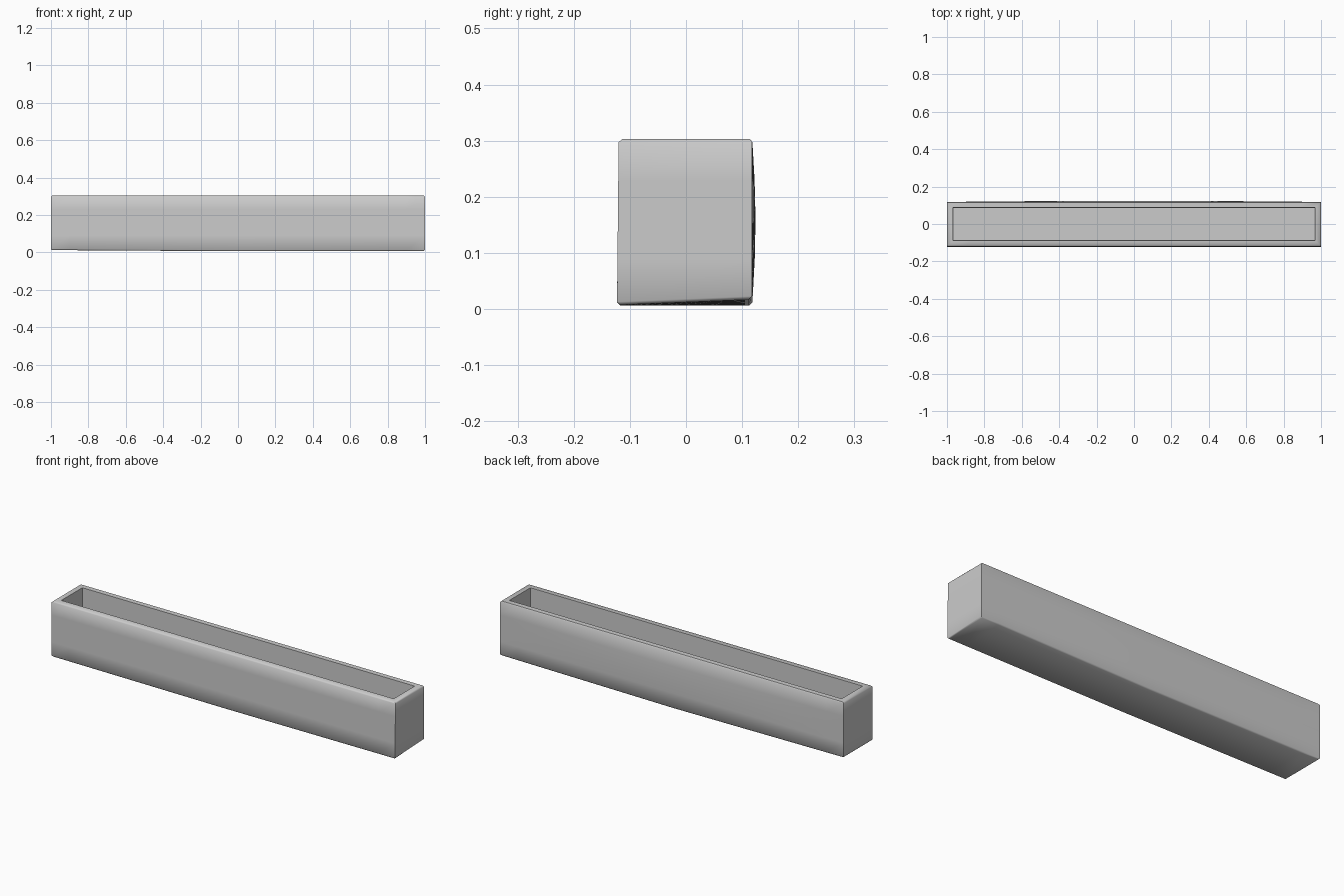
import bpy, bmesh, math

if "Cube" in bpy.data.objects:
    bpy.data.objects.remove(bpy.data.objects["Cube"])

# Half outer size, wall thickness and heights of the trough
HX, HY, TOP, BASE, WALL, FLOOR = 1.0, 0.12, 0.303, 0.01, 0.033, 0.04
N = 20


def ring(bm, hx, hy, z):
    """Rectangular loop with N segments along each long side."""
    xs = [-hx + 2 * hx * i / N for i in range(N + 1)]
    return [bm.verts.new((x, -hy, z)) for x in xs] + \
           [bm.verts.new((x, hy, z)) for x in reversed(xs)]


def bridge(bm, a, b):
    for i in range(len(a)):
        j = (i + 1) % len(a)
        bm.faces.new((a[i], a[j], b[j], b[i]))


def cap(bm, r):
    n = len(r)
    for i in range(N):
        bm.faces.new((r[i], r[i + 1], r[n - 2 - i], r[n - 1 - i]))


# Profile from the underside, up the outside, over the rim, down to the floor
e = 0.006
profile = [(e, BASE), (0, BASE + e), (0, 0.09), (0, 0.16), (0, 0.23),
           (0, TOP - e), (e, TOP), (WALL, TOP), (WALL + 0.002, FLOOR)]
bm = bmesh.new()
rings = [ring(bm, HX - d, HY - d, z) for d, z in profile]
for a, b in zip(rings, rings[1:]):
    bridge(bm, a, b)
cap(bm, rings[0])
cap(bm, rings[-1])

# Slightly uneven hand-worn walls and underside
for k, r in enumerate(rings[:6]):
    for v in r:
        x, y, z = v.co
        if k < 2:
            v.co.z += 0.006 * abs(x) + (0.005 * max(x, 0) * y / HY) - 0.004
        swell = math.sin(math.pi * (z - BASE) / (TOP - BASE))
        if y > 0:
            v.co.y += 0.006 * swell * math.cos(math.pi * x / 2) - 0.002
        else:
            v.co.y -= 0.003 * (1 - z / TOP)
bmesh.ops.recalc_face_normals(bm, faces=bm.faces)

mesh = bpy.data.meshes.new("trough")
bm.to_mesh(mesh)
bm.free()
trough = bpy.data.objects.new("trough", mesh)
bpy.context.collection.objects.link(trough)
bpy.context.view_layer.objects.active = trough
trough.select_set(True)
bpy.ops.object.shade_smooth_by_angle(angle=math.radians(50))
